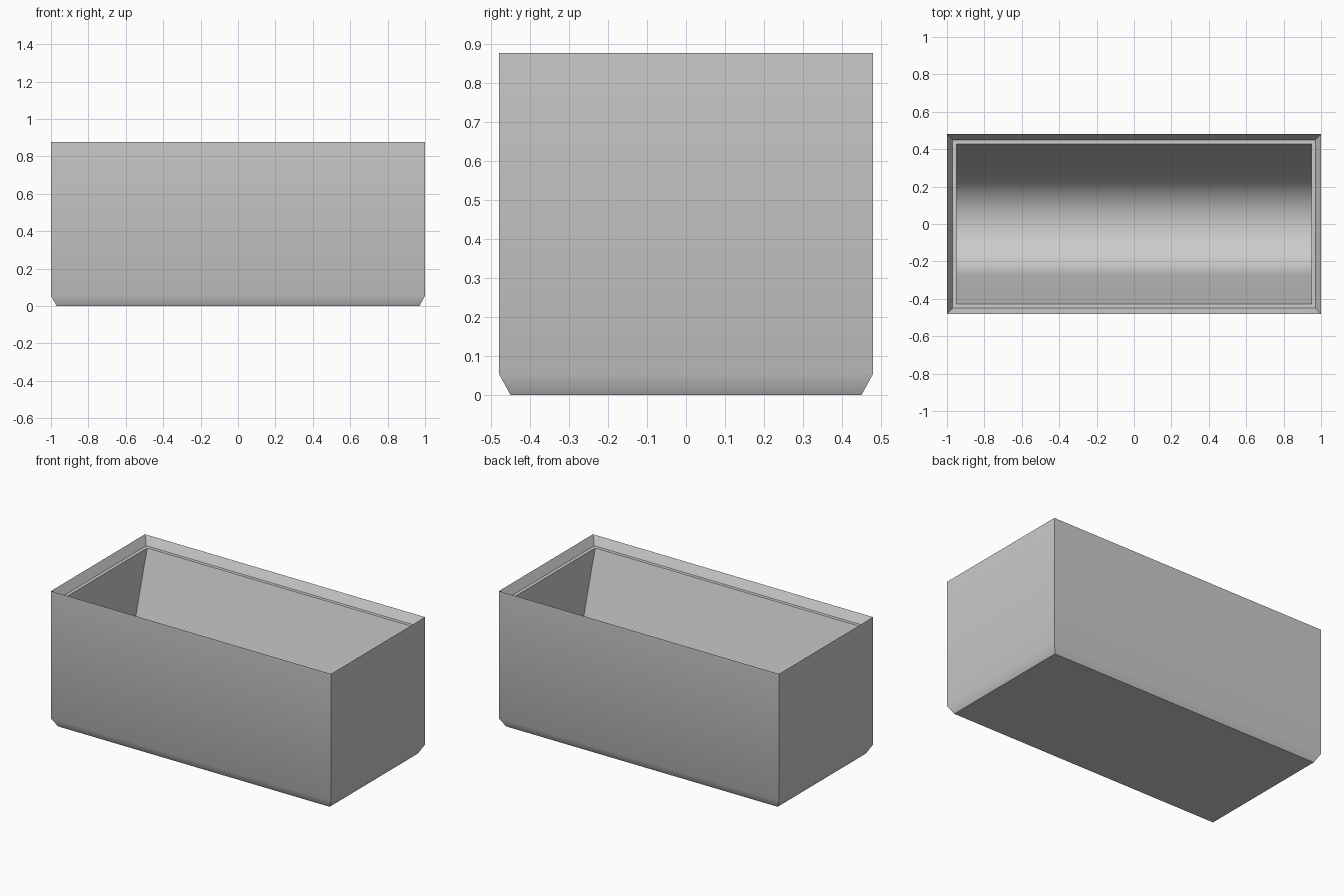
import bpy, bmesh, math

cube = bpy.data.objects.get("Cube")
if cube:
    bpy.data.objects.remove(cube, do_unlink=True)

# Single plain grey
grey = bpy.data.materials.new("plain_grey")
grey.use_nodes = True
colour = (0.6, 0.6, 0.6, 1)
grey.diffuse_color = colour
grey.node_tree.nodes["Principled BSDF"].inputs["Base Color"].default_value = colour

HX, HY, HEIGHT = 1.0, 0.48, 0.877
CHAMFER, CHAMFER_Z = 0.03, 0.055
WALL = 0.052
LEDGE_Z = HEIGHT - CHAMFER_Z

bm = bmesh.new()


def ring(inset, z):
    """Rectangle of four vertices, inset from the outer size."""
    x, y = HX - inset, HY - inset
    return [bm.verts.new((sx * x, sy * y, z))
            for sx, sy in ((-1, -1), (1, -1), (1, 1), (-1, 1))]


# Outer shell, bevelled base, sloped lip and ledge
rings = [ring(CHAMFER, 0), ring(0, CHAMFER_Z), ring(0, HEIGHT),
         ring(CHAMFER, LEDGE_Z), ring(WALL, LEDGE_Z)]
bm.faces.new(rings[0][::-1])
for low, high in zip(rings, rings[1:]):
    for i in range(4):
        j = (i + 1) % 4
        bm.faces.new((low[i], low[j], high[j], high[i]))

# Trough cross-section: sloped walls running into a round bottom
half = [(HY - WALL, LEDGE_Z), (0.345, 0.54)]
ARC_Y, ARC_Z, TILT, STEPS = 0.27, 0.28, math.radians(74), 12
radius = ARC_Y / math.sin(TILT)
centre_z = ARC_Z + radius * math.cos(TILT)
for i in range(STEPS):
    a = TILT * (1 - i / STEPS)
    half.append((radius * math.sin(a), centre_z - radius * math.cos(a)))
profile = half + [(0, centre_z - radius)] + [(-y, z) for y, z in reversed(half)]

# Sweep it along the length and close both ends
ends = [[bm.verts.new((s * (HX - WALL), y, z)) for y, z in profile] for s in (-1, 1)]
left, right = ends
for i in range(len(profile) - 1):
    bm.faces.new((left[i], left[i + 1], right[i + 1], right[i]))
for end in ends:
    bm.faces.new(end)

bmesh.ops.remove_doubles(bm, verts=bm.verts, dist=0.0005)
bmesh.ops.recalc_face_normals(bm, faces=bm.faces)
mesh = bpy.data.meshes.new("planter_trough")
bm.to_mesh(mesh)
bm.free()
mesh.materials.append(grey)

trough = bpy.data.objects.new("planter_trough", mesh)
bpy.context.collection.objects.link(trough)
bpy.context.view_layer.objects.active = trough
trough.select_set(True)
bpy.ops.object.shade_smooth_by_angle(angle=math.radians(30))
